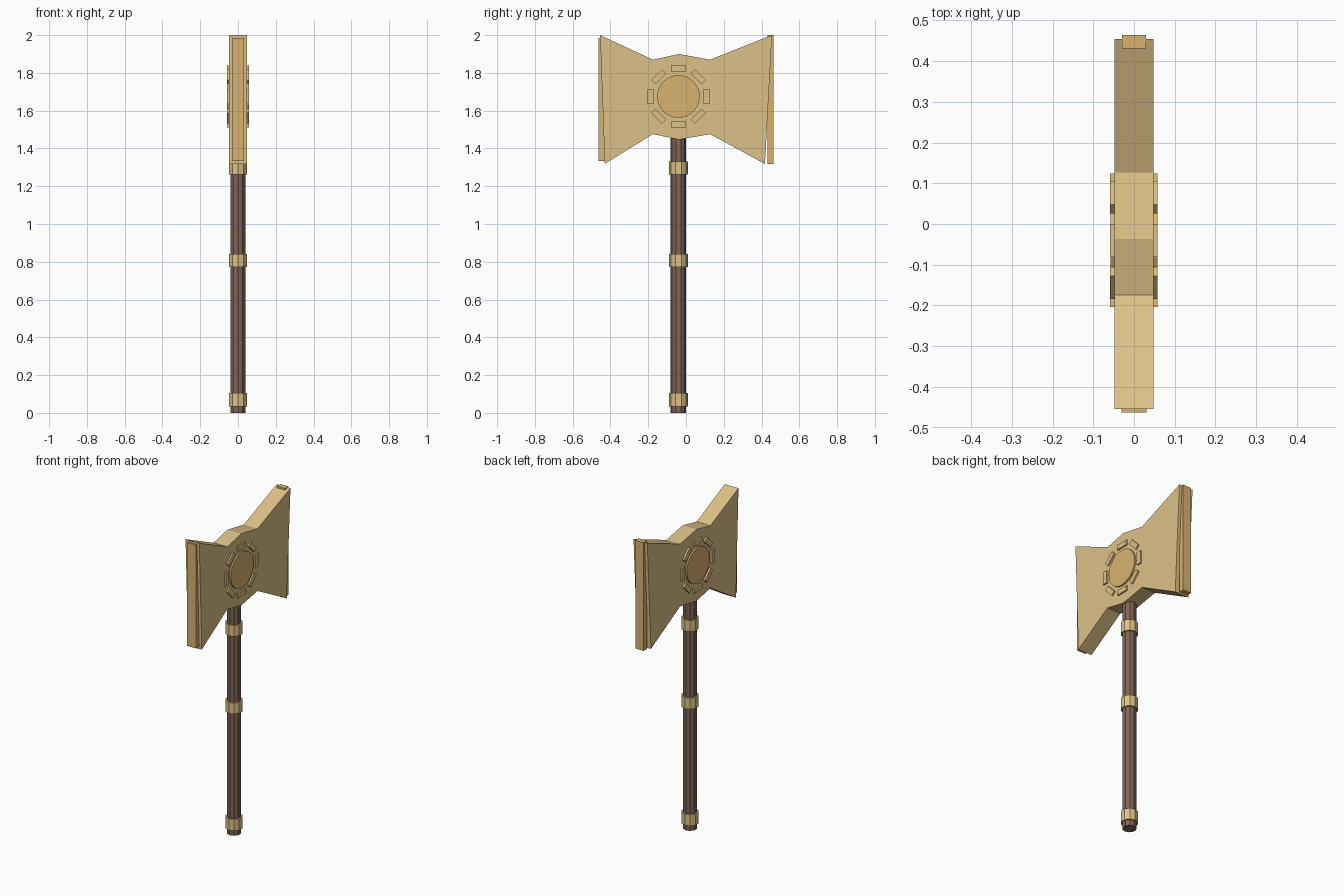
import bpy, bmesh, math
from mathutils import Matrix, Vector

if "Cube" in bpy.data.objects:
    bpy.data.objects.remove(bpy.data.objects["Cube"])

CY, CZ = -0.04, 1.675   # handle axis and medallion centre


def material(name, rgb):
    m = bpy.data.materials.new(name)
    m.diffuse_color = (*rgb, 1)
    m.use_nodes = True
    m.node_tree.nodes["Principled BSDF"].inputs["Base Color"].default_value = m.diffuse_color
    return m


GOLD = material("gold", (0.72, 0.53, 0.24))
AMBER = material("amber", (0.70, 0.45, 0.16))
WOOD = material("wood", (0.21, 0.13, 0.09))


def finish(name, bm, mat):
    bmesh.ops.recalc_face_normals(bm, faces=bm.faces)
    me = bpy.data.meshes.new(name)
    bm.to_mesh(me)
    bm.free()
    me.materials.append(mat)
    ob = bpy.data.objects.new(name, me)
    bpy.context.collection.objects.link(ob)
    return ob


def box(name, centre, size, mat, angle=0):
    bm = bmesh.new()
    m = (Matrix.Translation(centre) @ Matrix.Rotation(angle, 4, 'X')
         @ Matrix.Diagonal((*size, 1)))
    bmesh.ops.create_cube(bm, size=1, matrix=m)
    return finish(name, bm, mat)


def cylinder(name, centre, radius, depth, sides, mat, rot=Matrix()):
    bm = bmesh.new()
    bmesh.ops.create_cone(bm, cap_ends=True, segments=sides, radius1=radius,
                          radius2=radius, depth=depth,
                          matrix=Matrix.Translation(centre) @ rot)
    return finish(name, bm, mat)


# Handle and its three bands
cylinder("handle", (0, CY, 0.75), 0.041, 1.5, 10, WOOD)
for i, z in enumerate((0.07, 0.807, 1.297)):
    cylinder(f"handle_band_{i + 1}", (0, CY, z), 0.05, 0.07, 10, GOLD)

# Double axe head, extruded from its side profile
profile = [(-0.455, 2.0), (-0.175, 1.87), (-0.037, 1.90), (0.127, 1.87),
           (0.455, 2.0), (0.418, 1.318), (0.127, 1.476), (-0.037, 1.447),
           (-0.175, 1.476), (-0.43, 1.318)]
bm = bmesh.new()
face = bm.faces.new([bm.verts.new((-0.048, y, z)) for y, z in profile])
ext = bmesh.ops.extrude_face_region(bm, geom=[face])
bmesh.ops.translate(bm, vec=Vector((0.096, 0, 0)),
                    verts=[v for v in ext["geom"] if isinstance(v, bmesh.types.BMVert)])
finish("axe_head", bm, GOLD)

# Cutting edge strips
box("rear_edge", (0, 0.448, 1.66), (0.058, 0.033, 0.683), AMBER)
box("front_edge", (0, -0.4465, 1.66), (0.062, 0.033, 0.652), AMBER)

# Medallion through the head, ringed by eight raised blocks
cylinder("medallion", (0, CY, CZ), 0.113, 0.115, 32, AMBER,
         Matrix.Rotation(math.pi / 2, 4, 'Y'))
for i in range(8):
    a = i * math.pi / 4
    box(f"medallion_block_{i + 1}",
        (-0.001, CY + 0.148 * math.cos(a), CZ + 0.148 * math.sin(a)),
        (0.117, 0.031, 0.08), GOLD, a)
